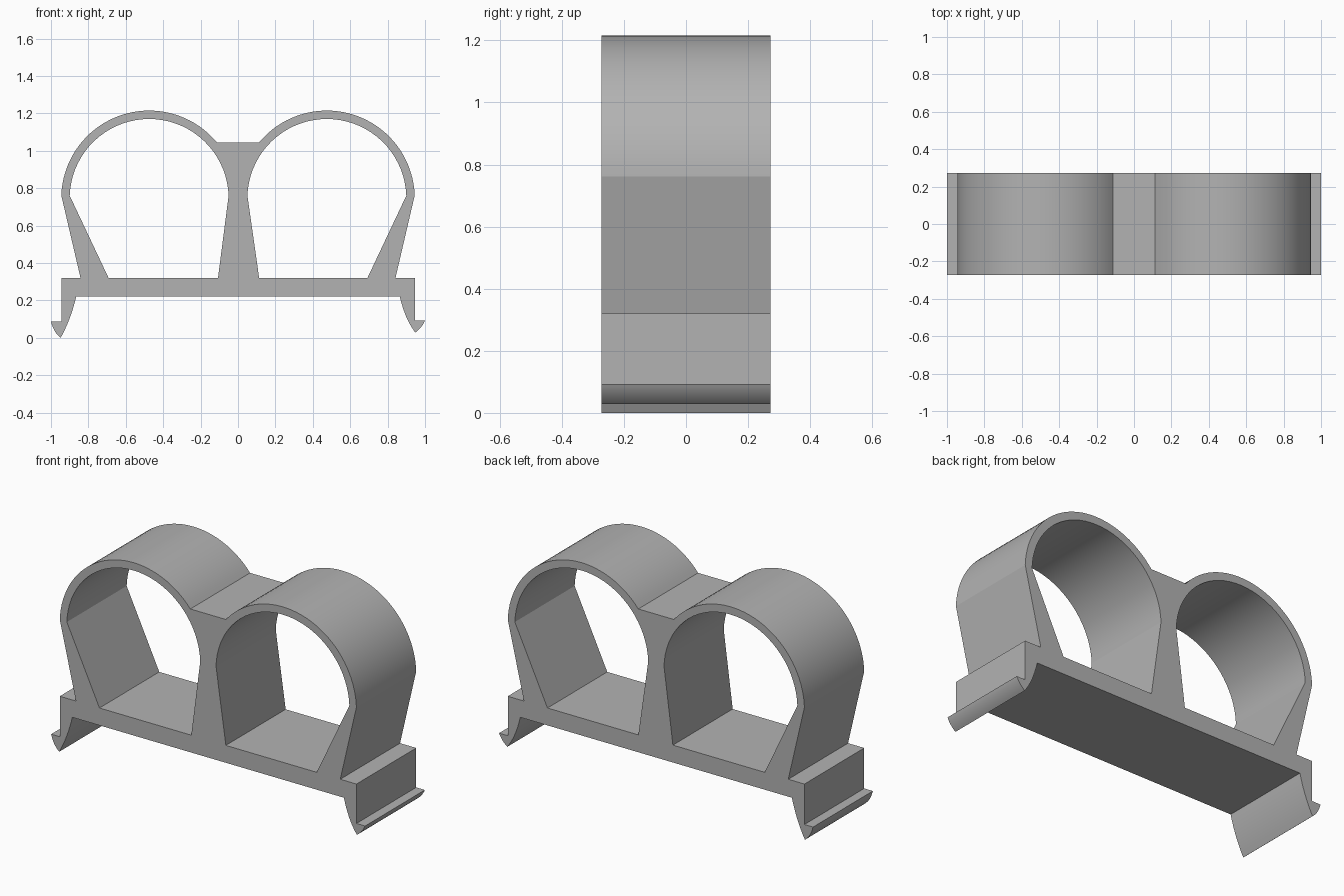
import bpy, bmesh, math

cube = bpy.data.objects.get("Cube")
if cube:
    bpy.data.objects.remove(cube, do_unlink=True)

grey = bpy.data.materials.new("plain grey")
grey.use_nodes = True
colour = (0.45, 0.45, 0.45, 1)
grey.diffuse_color = colour
grey.node_tree.nodes["Principled BSDF"].inputs["Base Color"].default_value = colour

HALF_DEPTH = 0.272
RING_X, RING_Z = 0.475, 0.745
OUTER_R, INNER_R = 0.47, 0.425
FLOOR, BRIDGE = 0.32, 1.045


def arc(cx, radius, start, end, count=36):
    """Points on a ring, angles in degrees from +x towards +z."""
    steps = [math.radians(start + (end - start) * i / count) for i in range(count + 1)]
    return [(cx + radius * math.cos(a), RING_Z + radius * math.sin(a)) for a in steps]


def bend(a, control, b, count=8):
    """Points on a quadratic curve between a and b."""
    points = []
    for i in range(count + 1):
        t = i / count
        points.append(tuple((1 - t) ** 2 * p + 2 * t * (1 - t) * c + t * t * q
                            for p, c, q in zip(a, control, b)))
    return points


def hook(side, tip_z, lip_z):
    """Snap hook from the outer base corner round to the underside."""
    tip = (0.948, tip_z)
    points = [(0.945, FLOOR), (0.945, lip_z)]
    points += bend((1.0, lip_z), (0.985, tip_z + 0.028), tip)
    points += bend(tip, (0.893, 0.1), (0.865, 0.22))[1:]
    return [(side * x, z) for x, z in points]


# Outer outline: left leg, left ring, bridge, right ring, right leg, hooks
cut = math.degrees(math.asin((BRIDGE - RING_Z) / OUTER_R))
outline = [(-0.842, FLOOR)]
outline += arc(-RING_X, OUTER_R, 178, cut)
outline += arc(RING_X, OUTER_R, 180 - cut, 2)
outline += [(0.842, FLOOR)]
outline += hook(1, 0.028, 0.093)
outline += hook(-1, 0.0, 0.087)[::-1]

# Clip openings: round above, tapered legs below
left_hole = [(-0.692, FLOOR)] + arc(-RING_X, INNER_R, 178, 2) + [(-0.107, FLOOR)]
right_hole = [(0.113, FLOOR)] + arc(RING_X, INNER_R, 178, 2) + [(0.692, FLOOR)]

# Fill the profile and extrude it through the depth
bm = bmesh.new()
for loop in (outline, left_hole, right_hole):
    verts = [bm.verts.new((x, -HALF_DEPTH, z)) for x, z in loop]
    for a, b in zip(verts, verts[1:] + verts[:1]):
        bm.edges.new((a, b))
bmesh.ops.triangle_fill(bm, use_beauty=True, edges=bm.edges[:], normal=(0, -1, 0))
extruded = bmesh.ops.extrude_face_region(bm, geom=bm.faces[:], use_keep_orig=True)
moved = [g for g in extruded["geom"] if isinstance(g, bmesh.types.BMVert)]
bmesh.ops.translate(bm, verts=moved, vec=(0, 2 * HALF_DEPTH, 0))
bmesh.ops.recalc_face_normals(bm, faces=bm.faces[:])

mesh = bpy.data.meshes.new("double_pipe_clip")
bm.to_mesh(mesh)
bm.free()
mesh.materials.append(grey)
clip = bpy.data.objects.new("double_pipe_clip", mesh)
bpy.context.collection.objects.link(clip)

# Smooth rings, crisp legs and corners
bpy.ops.object.select_all(action="DESELECT")
clip.select_set(True)
bpy.context.view_layer.objects.active = clip
bpy.ops.object.shade_smooth_by_angle(angle=math.radians(11))
